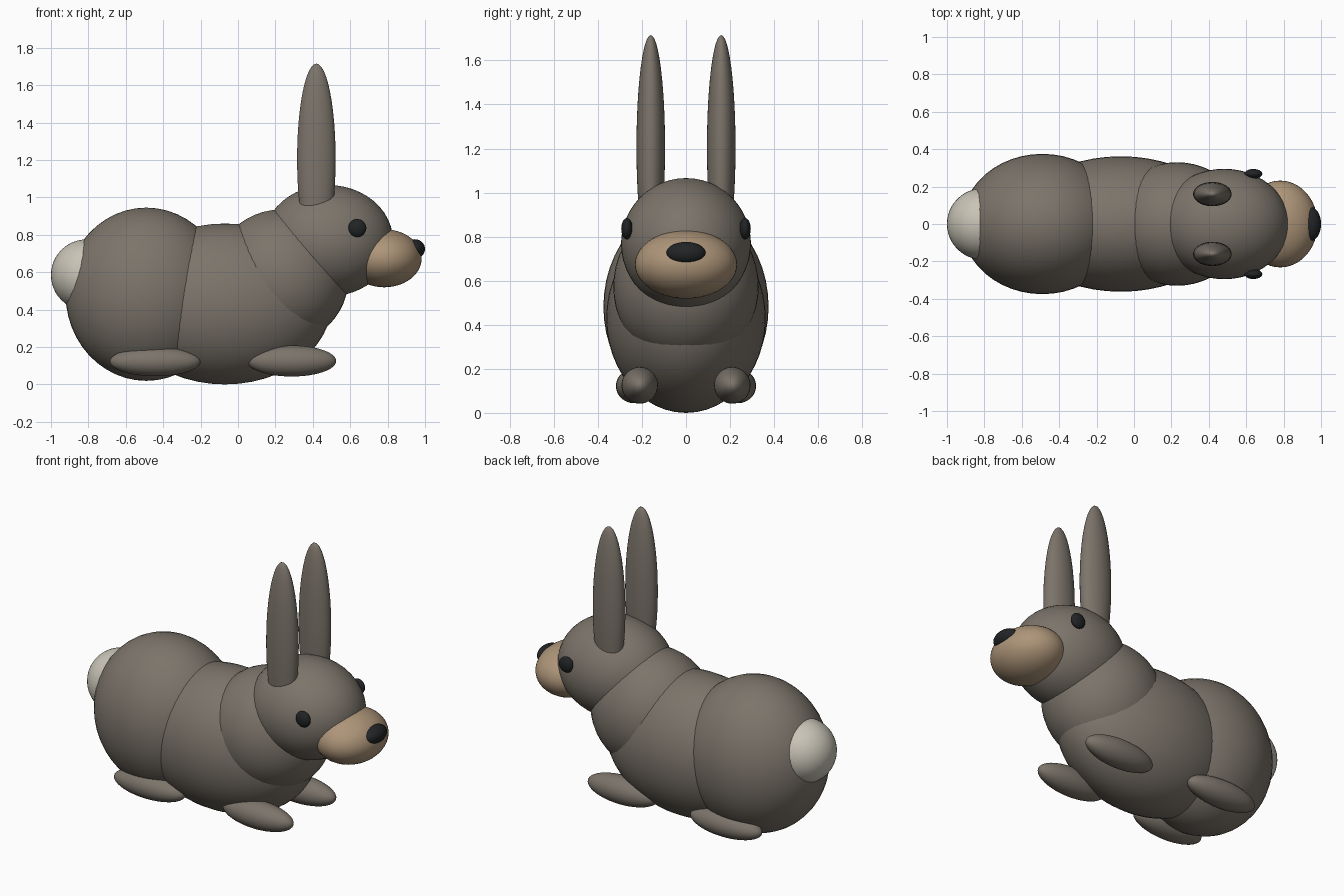
import bpy

if "Cube" in bpy.data.objects:
    bpy.data.objects.remove(bpy.data.objects["Cube"])


def colour(name, rgb):
    m = bpy.data.materials.new(name)
    m.diffuse_color = (*rgb, 1)
    m.use_nodes = True
    m.node_tree.nodes["Principled BSDF"].inputs["Base Color"].default_value = m.diffuse_color
    return m


fur = colour("fur", (0.20, 0.175, 0.145))
tan = colour("tan", (0.42, 0.30, 0.19))
cream = colour("cream", (0.58, 0.55, 0.47))
black = colour("black", (0.015, 0.017, 0.018))


def ellipsoid(name, centre, radii, mat):
    bpy.ops.mesh.primitive_uv_sphere_add(segments=48, ring_count=24, location=centre)
    ob = bpy.context.object
    ob.name = name
    ob.scale = radii
    bpy.ops.object.transform_apply(location=False, rotation=False, scale=True)
    bpy.ops.object.shade_smooth()
    ob.data.materials.append(mat)
    return ob


def pair(name, centre, radii, mat):
    x, y, z = centre
    for side, s in (("left", 1), ("right", -1)):
        ellipsoid(f"{side}_{name}", (x, s * y, z), radii, mat)


# Body masses
ellipsoid("haunch", (-0.49, 0, 0.482), (0.432, 0.375, 0.463), fur)
ellipsoid("torso", (-0.07, 0, 0.43), (0.57, 0.362, 0.43), fur)
ellipsoid("chest", (0.23, 0, 0.573), (0.362, 0.33, 0.362), fur)
ellipsoid("tail", (-0.81, 0, 0.585), (0.19, 0.19, 0.19), cream)

# Head and face
ellipsoid("head", (0.482, 0, 0.768), (0.347, 0.295, 0.298), fur)
ellipsoid("muzzle", (0.782, 0, 0.674), (0.2, 0.232, 0.155), tan)
ellipsoid("nose", (0.945, 0, 0.724), (0.055, 0.09, 0.052), black)
pair("eye", (0.638, 0.268, 0.836), (0.048, 0.026, 0.048), black)

# Ears
pair("ear", (0.419, 0.16, 1.205), (0.103, 0.065, 0.51), fur)

# Feet
pair("front_paw", (0.287, 0.21, 0.125), (0.238, 0.083, 0.083), fur)
pair("back_foot", (-0.443, 0.235, 0.122), (0.242, 0.083, 0.078), fur)
